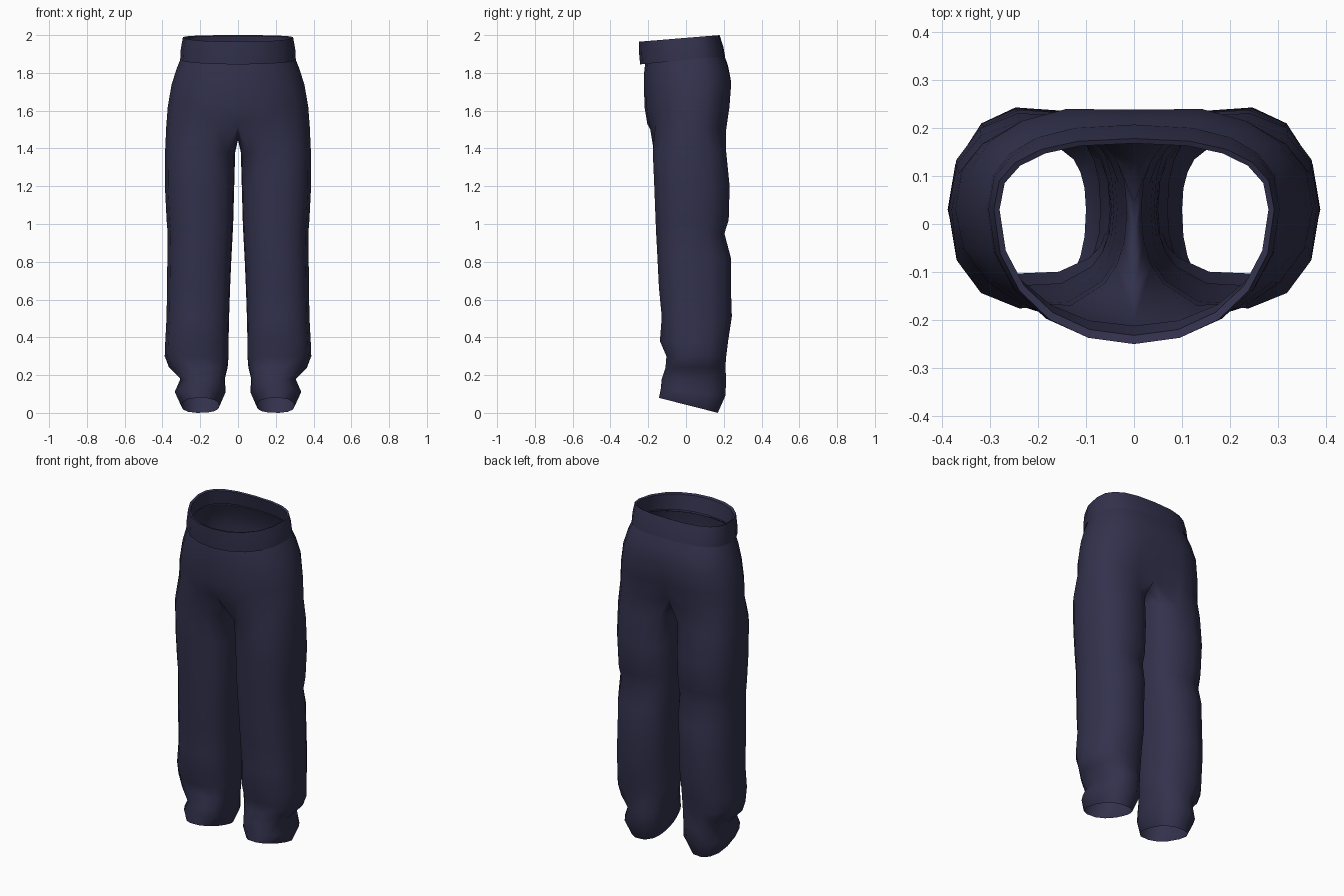
import bpy
import bmesh
from math import sin, cos, pi, radians

cube = bpy.data.objects.get("Cube")
if cube:
    bpy.data.objects.remove(cube, do_unlink=True)

OUTER = 10          # steps around the outside of a leg, front to back
INNER = 6           # steps around the inside of a leg, back to front
SIDE_Y = 0.03       # depth of the widest point of each ring


def power(value, exponent):
    """Signed power, used to square off an ellipse."""
    return abs(value) ** exponent * (1 if value >= 0 else -1)


def tilted(y, front_y, back_y, front_z, back_z):
    return front_z + (back_z - front_z) * (y - front_y) / (back_y - front_y)


def leg_ring(z, inner_x, outer_x, front_y, back_y, drop):
    """Closed ring; drop lowers the back and raises the front."""
    angles = [radians(-135 + 270 * i / OUTER) for i in range(OUTER + 1)]
    angles += [radians(135 + 90 * i / INNER) for i in range(1, INNER)]
    middle, radius = (inner_x + outer_x) / 2, (outer_x - inner_x) / 2
    points = []
    for a in angles:
        reach = back_y - SIDE_Y if sin(a) > 0 else SIDE_Y - front_y
        y = SIDE_Y + reach * power(sin(a), 0.85)
        height = tilted(y, front_y, back_y, z + drop / 2, z - drop / 2)
        points.append((middle + radius * power(cos(a), 0.85), y, height))
    return points


def hip_ring(front_z, back_z, width, front_y, back_y, cleft):
    """Half ring from front centre round the side to back centre."""
    points = []
    for i in range(OUTER + 1):
        a = -pi / 2 + pi * i / OUTER
        back = a > 0
        reach = back_y - SIDE_Y if back else SIDE_Y - front_y
        exponent = 0.78 if back else 0.95
        x = width * power(max(cos(a), 0), exponent)
        y = SIDE_Y + reach * power(sin(a), exponent)
        z = tilted(y, front_y, back_y, front_z, back_z)
        if i == OUTER:
            x, y = 0, y - cleft
        if i == 0:
            x = 0
        points.append((x, y, z))
    return points


def crotch_seam(ring):
    """Points on the centre line that sag between back and front."""
    back, front = ring[-1], ring[0]
    points = []
    for i in range(1, INNER):
        t = i / INNER
        sag = 0.07 * sin(pi * t)
        points.append((0, back[1] + (front[1] - back[1]) * t,
                       back[2] + (front[2] - back[2]) * t - sag))
    return points


# Leg from hem to thigh: height, inner x, outer x, front y, back y, drop
LEG = [
    (0.04, 0.1, 0.3, -0.145, 0.17, 0.08),
    (0.11, 0.065, 0.335, -0.135, 0.21, 0.04),
    (0.18, 0.07, 0.305, -0.13, 0.215, 0),
    (0.24, 0.055, 0.365, -0.11, 0.21, 0),
    (0.3, 0.05, 0.388, -0.105, 0.215, 0),
    (0.38, 0.05, 0.385, -0.14, 0.225, 0),
    (0.51, 0.047, 0.378, -0.13, 0.245, 0),
    (0.66, 0.042, 0.376, -0.145, 0.24, 0),
    (0.82, 0.035, 0.374, -0.153, 0.24, 0),
    (0.95, 0.028, 0.372, -0.16, 0.205, 0),
    (1.02, 0.025, 0.378, -0.163, 0.228, 0),
    (1.2, 0.02, 0.387, -0.17, 0.233, 0),
    (1.38, 0.015, 0.386, -0.178, 0.215, 0),
]

# Hips: front height, back height, half width, front y, back y, cleft
HIPS = [
    (1.53, 1.5, 0.38, -0.205, 0.22, 0.05),
    (1.62, 1.62, 0.372, -0.22, 0.238, 0.025),
    (1.72, 1.75, 0.352, -0.222, 0.248, 0.01),
    (1.8, 1.84, 0.325, -0.222, 0.225, 0.003),
    (1.86, 1.9, 0.3, -0.215, 0.2, 0),
]

# Waistband: overlapping lower edge, rim, folded lip and inside
BAND = [
    (1.86, 1.9, 0.298, -0.215, 0.198, 0),
    (1.845, 1.888, 0.306, -0.243, 0.207, 0),
    (1.9, 1.94, 0.303, -0.248, 0.197, 0),
    (1.965, 2.0, 0.292, -0.25, 0.178, 0),
    (1.96, 1.995, 0.28, -0.232, 0.168, 0),
    (1.87, 1.91, 0.288, -0.212, 0.19, 0),
]

cloth = bpy.data.materials.new("dark navy cloth")
cloth.use_nodes = True
colour = (0.032, 0.031, 0.073, 1)
cloth.diffuse_color = colour
shader = cloth.node_tree.nodes["Principled BSDF"]
shader.inputs["Base Color"].default_value = colour
shader.inputs["Roughness"].default_value = 0.9


def bridge(bm, lower, upper, closed):
    count = len(lower)
    for i in range(count if closed else count - 1):
        j = (i + 1) % count
        bm.faces.new((lower[i], lower[j], upper[j], upper[i]))


def finish(bm, name, angle):
    """Make the left half an object and mirror it across the centre."""
    mesh = bpy.data.meshes.new(name)
    bm.to_mesh(mesh)
    bm.free()
    mesh.materials.append(cloth)
    obj = bpy.data.objects.new(name, mesh)
    bpy.context.collection.objects.link(obj)
    bpy.ops.object.select_all(action="DESELECT")
    obj.select_set(True)
    bpy.context.view_layer.objects.active = obj
    bpy.ops.object.shade_smooth_by_angle(angle=radians(angle))
    mirror = obj.modifiers.new("mirror", "MIRROR")
    mirror.use_axis[0] = True
    mirror.merge_threshold = 0.001
    return obj


# Legs and hips in one continuous surface
bm = bmesh.new()
rings = [[bm.verts.new(p) for p in leg_ring(*row)] for row in LEG]
first_hip = hip_ring(*HIPS[0])
rings.append([bm.verts.new(p) for p in first_hip + crotch_seam(first_hip)])
for lower, upper in zip(rings, rings[1:]):
    bridge(bm, lower, upper, True)
current = rings[-1][:OUTER + 1]
for row in HIPS[1:]:
    following = [bm.verts.new(p) for p in hip_ring(*row)]
    bridge(bm, current, following, False)
    current = following
finish(bm, "trouser_legs_and_hips", 70)

# Waistband
bm = bmesh.new()
rings = [[bm.verts.new(p) for p in hip_ring(*row)] for row in BAND]
for lower, upper in zip(rings, rings[1:]):
    bridge(bm, lower, upper, False)
finish(bm, "waistband", 60)
